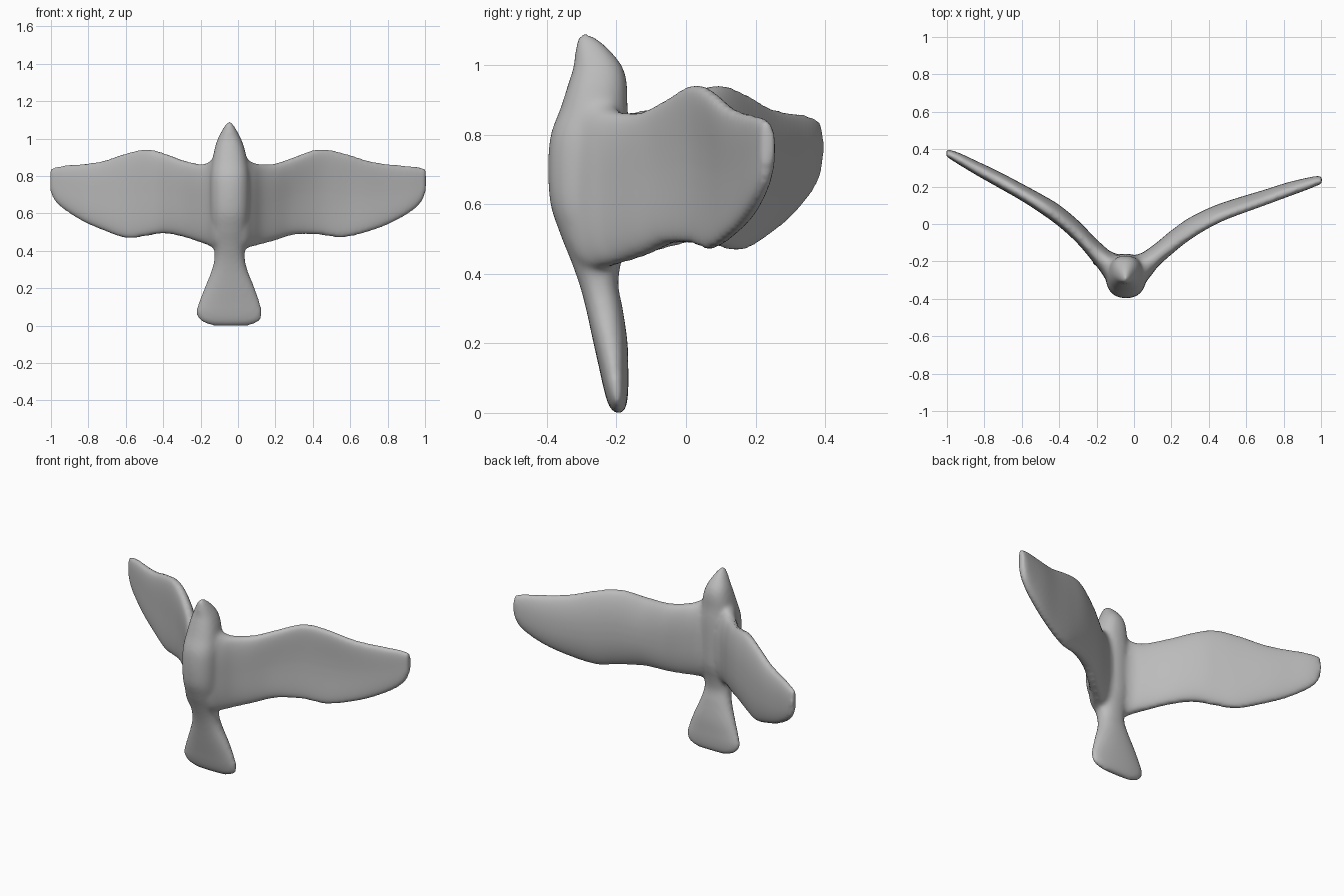
import bpy, bmesh, math
from mathutils import Vector

SIDES, STEPS = 40, 5

mat = bpy.data.materials.new("plain grey")
mat.diffuse_color = (0.5, 0.5, 0.5, 1)


def spline(rows):
    """Catmull-Rom interpolation through station rows."""
    rows = [Vector(r) for r in rows]
    out = []
    for i in range(len(rows) - 1):
        p0, p1, p2 = rows[max(i - 1, 0)], rows[i], rows[i + 1]
        p3 = rows[min(i + 2, len(rows) - 1)]
        for s in range(STEPS):
            t = s / STEPS
            out.append(0.5 * (2 * p1 + (p2 - p0) * t
                              + (2 * p0 - 5 * p1 + 4 * p2 - p3) * t * t
                              + (3 * p1 - p0 - 3 * p2 + p3) * t ** 3))
    return out + [rows[-1]]


def oval(a, b, power, camber=0.0):
    """Rounded section points with half sizes a and b, ends bent forward."""
    for k in range(SIDES):
        c, s = math.cos(math.tau * k / SIDES), math.sin(math.tau * k / SIDES)
        u = a * math.copysign(abs(c) ** (2 / power), c)
        v = math.copysign(abs(s) ** (2 / power), s)
        yield u - camber * v * v, b * v


def loft(bm, rings):
    rings = [[bm.verts.new(p) for p in ring] for ring in rings]
    faces = [bm.faces.new(rings[0]), bm.faces.new(rings[-1][::-1])]
    for r, q in zip(rings, rings[1:]):
        for k in range(SIDES):
            j = (k + 1) % SIDES
            faces.append(bm.faces.new((r[k], q[k], q[j], r[j])))
    bmesh.ops.recalc_face_normals(bm, faces=faces)


# Body and fanned tail: z, left x, right x, front y, back y
body = [
    (0.000, -0.14, 0.06, -0.208, -0.180),
    (0.025, -0.20, 0.115, -0.224, -0.170),
    (0.07, -0.225, 0.130, -0.237, -0.166),
    (0.12, -0.212, 0.118, -0.248, -0.166),
    (0.20, -0.180, 0.090, -0.266, -0.168),
    (0.30, -0.140, 0.050, -0.288, -0.182),
    (0.37, -0.126, 0.036, -0.307, -0.195),
    (0.44, -0.132, 0.042, -0.332, -0.185),
    (0.52, -0.145, 0.056, -0.364, -0.165),
    (0.62, -0.150, 0.064, -0.393, -0.160),
    (0.78, -0.150, 0.064, -0.393, -0.160),
    (0.88, -0.138, 0.050, -0.360, -0.168),
    (0.95, -0.124, 0.034, -0.338, -0.170),
    (1.00, -0.108, 0.016, -0.323, -0.185),
    (1.05, -0.082, -0.010, -0.318, -0.225),
    (1.08, -0.062, -0.030, -0.312, -0.260),
    (1.094, -0.050, -0.042, -0.300, -0.285),
]

# Wings: x, front y, back y, bottom z, top z
right_wing = [
    (-0.04, -0.350, -0.170, 0.41, 0.90),
    (0.03, -0.345, -0.160, 0.412, 0.90),
    (0.08, -0.290, -0.130, 0.424, 0.872),
    (0.13, -0.226, -0.092, 0.436, 0.864),
    (0.20, -0.162, -0.034, 0.455, 0.868),
    (0.30, -0.080, 0.036, 0.485, 0.902),
    (0.43, 0.000, 0.098, 0.485, 0.945),
    (0.56, 0.056, 0.142, 0.470, 0.925),
    (0.70, 0.104, 0.184, 0.502, 0.882),
    (0.82, 0.146, 0.222, 0.548, 0.863),
    (0.92, 0.182, 0.246, 0.605, 0.855),
    (0.98, 0.206, 0.257, 0.660, 0.846),
    (1.005, 0.216, 0.255, 0.72, 0.838),
]
left_wing = [
    (-0.05, -0.350, -0.170, 0.41, 0.90),
    (-0.12, -0.345, -0.150, 0.412, 0.90),
    (-0.165, -0.274, -0.114, 0.432, 0.870),
    (-0.21, -0.214, -0.072, 0.447, 0.866),
    (-0.30, -0.106, 0.020, 0.475, 0.888),
    (-0.40, -0.014, 0.102, 0.492, 0.925),
    (-0.49, 0.052, 0.156, 0.478, 0.945),
    (-0.60, 0.124, 0.216, 0.467, 0.922),
    (-0.73, 0.198, 0.284, 0.512, 0.880),
    (-0.84, 0.260, 0.336, 0.562, 0.866),
    (-0.93, 0.314, 0.378, 0.620, 0.858),
    (-0.98, 0.346, 0.395, 0.665, 0.848),
    (-1.005, 0.362, 0.396, 0.72, 0.838),
]

bm = bmesh.new()
loft(bm, [[((l + r) / 2 + u, (f + b) / 2 + v, z)
           for u, v in oval((r - l) / 2, (b - f) / 2, 2.3)]
          for z, l, r, f, b in spline(body)])
for wing, camber in ((right_wing, 0.028), (left_wing, 0.012)):
    loft(bm, [[(x, (f + b) / 2 + u, (lo + hi) / 2 + v)
               for u, v in oval((b - f) / 2, (hi - lo) / 2, 2.6,
                                camber * min(1, abs(x) / 0.3) * min(1, 2.2 - 2 * abs(x)))]
              for x, f, b, lo, hi in spline(wing)])

mesh = bpy.data.meshes.new("flying_bird")
bm.to_mesh(mesh)
bm.free()
mesh.materials.append(mat)
bird = bpy.data.objects.new("flying_bird", mesh)
bpy.context.collection.objects.link(bird)

# Fuse the parts and soften the joints into one sculpted skin
fuse = bird.modifiers.new("fuse", 'REMESH')
fuse.mode = 'VOXEL'
fuse.voxel_size = 0.011
fuse.use_smooth_shade = True
soften = bird.modifiers.new("soften", 'SMOOTH')
soften.factor = 0.5
soften.iterations = 10
